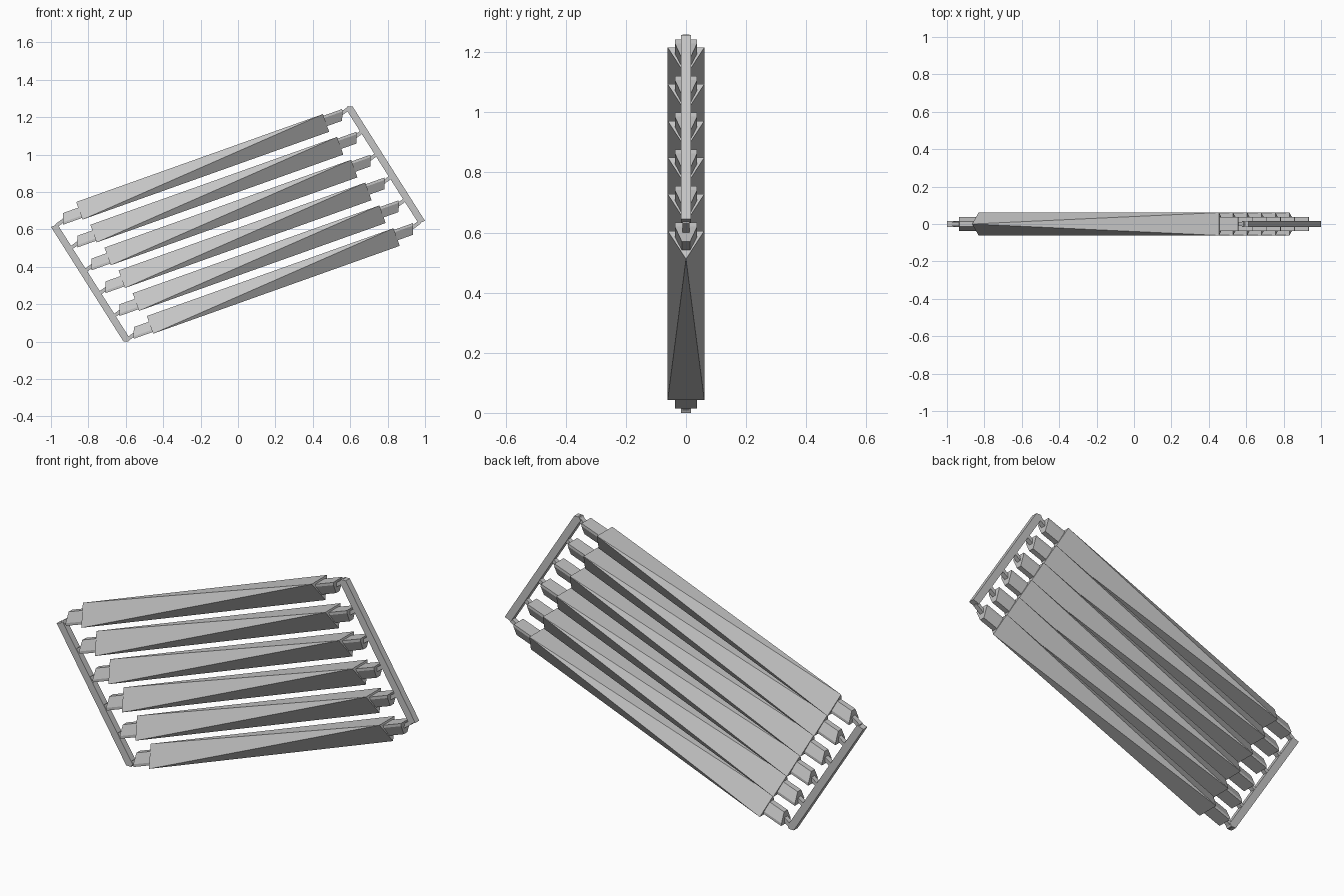
import bpy, bmesh
from math import radians, cos, sin
from mathutils import Vector

cube = bpy.data.objects.get("Cube")
if cube:
    bpy.data.objects.remove(cube)

grey = bpy.data.materials.new("plain grey")
grey.use_nodes = True
grey.diffuse_color = (0.55, 0.55, 0.55, 1)
grey.node_tree.nodes["Principled BSDF"].inputs["Base Color"].default_value = (0.55, 0.55, 0.55, 1)

TILT = radians(19.6)
ALONG = Vector((cos(TILT), 0, sin(TILT)))
UP = Vector((-sin(TILT), 0, cos(TILT)))
MID = Vector((0, 0, 0.629))
STEP = Vector((0.0755, 0, -0.122))


def hull(name, points):
    """Convex solid around a few points."""
    bm = bmesh.new()
    verts = [bm.verts.new(p) for p in points]
    out = bmesh.ops.convex_hull(bm, input=verts)
    spare = {g for g in out["geom_interior"] if isinstance(g, bmesh.types.BMVert)}
    bmesh.ops.delete(bm, geom=list(spare), context='VERTS')
    bmesh.ops.dissolve_limit(bm, angle_limit=0.005, verts=bm.verts, edges=bm.edges)
    bmesh.ops.recalc_face_normals(bm, faces=bm.faces)
    mesh = bpy.data.meshes.new(name)
    bm.to_mesh(mesh)
    bm.free()
    mesh.materials.append(grey)
    ob = bpy.data.objects.new(name, mesh)
    bpy.context.collection.objects.link(ob)


def place(centre, side, a, y, h):
    """Blade coordinates to world; side -1 is the half turn about y."""
    return centre + side * (ALONG * a + UP * h) + Vector((0, y, 0))


for i in range(6):
    centre = MID + STEP * (i - 2.5)
    # Blade: ridge up at one end, ridge down at the other
    pts = []
    for side in (1, -1):
        pts += [place(centre, side, 0.70, y, h)
                for y, h in ((-0.061, 0.05), (0.061, 0.05), (0, -0.05))]
    hull(f"blade_{i + 1}", pts)

    for side, label in ((1, "left"), (-1, "right")):
        # Wedge-shaped peg on the blade end, its tip cut at a slant
        section = ((0.037, 0.041, 0.806), (0.037, 0.028, 0.803), (0.014, -0.018, 0.785))
        pts = [place(centre, side, a, s * y, h)
               for y, h, tip in section for s in (1, -1) for a in (0.69, tip)]
        hull(f"{label}_peg_{i + 1}", pts)
        # Thin neck joining the peg to the rail
        pts = [place(centre, side, a, y, h + d)
               for a, h in ((0.79, 0.018), (0.845, 0.034))
               for d in (-0.01, 0.01) for y in (-0.012, 0.012)]
        hull(f"{label}_neck_{i + 1}", pts)

# Side rails, alike under a half turn
outline = ((0.585, 1.258), (0.612, 1.258), (1.0, 0.645), (0.965, 0.632), (0.577, 1.243))
for side, label in ((1, "left"), (-1, "right")):
    hull(f"{label}_rail", [MID + Vector((side * x, y, side * (z - MID.z)))
                           for x, z in outline for y in (-0.016, 0.016)])
